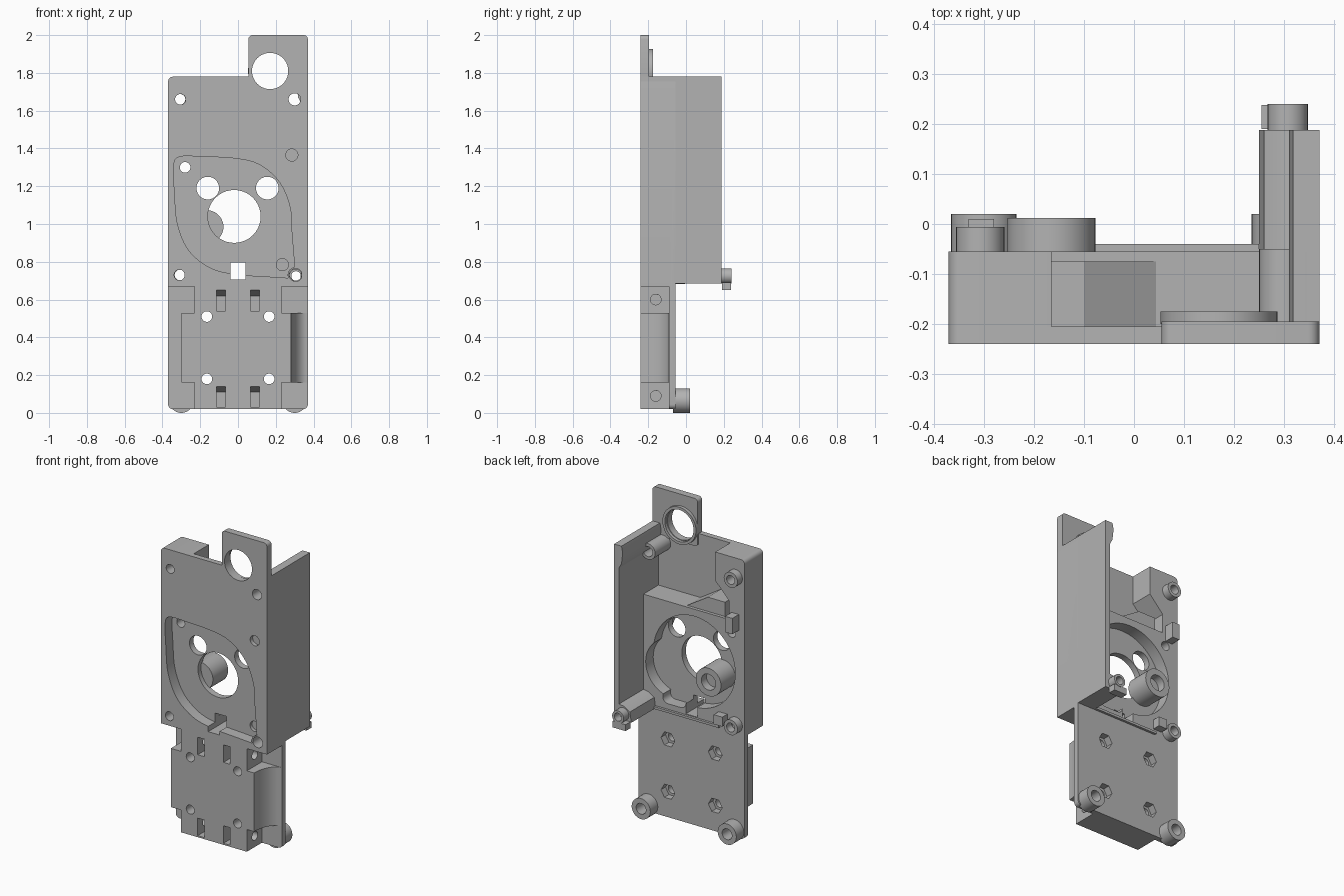
import bpy, bmesh, math
from mathutils import Vector

cube = bpy.data.objects.get("Cube")
if cube:
    bpy.data.objects.remove(cube, do_unlink=True)

grey = bpy.data.materials.new("plain grey")
grey.use_nodes = True
grey.diffuse_color = (0.45, 0.45, 0.45, 1)
grey.node_tree.nodes["Principled BSDF"].inputs["Base Color"].default_value = grey.diffuse_color

FRONT, BACK = -0.24, -0.055


def prism(name, pts, a, b, axis="y"):
    """Extrude a closed outline from a to b along one axis."""
    place = {"y": lambda p, t: (p[0], t, p[1]),
             "x": lambda p, t: (t, p[0], p[1]),
             "z": lambda p, t: (p[0], p[1], t)}[axis]
    bm = bmesh.new()
    face = bm.faces.new([bm.verts.new(place(p, a)) for p in pts])
    new = bmesh.ops.extrude_face_region(bm, geom=[face])["geom"]
    shift = Vector(place((0, 0), b - a))
    bmesh.ops.translate(bm, vec=shift, verts=[v for v in new if isinstance(v, bmesh.types.BMVert)])
    bmesh.ops.recalc_face_normals(bm, faces=bm.faces)
    me = bpy.data.meshes.new(name)
    bm.to_mesh(me)
    bm.free()
    me.materials.append(grey)
    ob = bpy.data.objects.new(name, me)
    bpy.context.collection.objects.link(ob)
    return ob


def circle(x, z, r, n=40):
    return [(x + r * math.cos(i * math.tau / n), z + r * math.sin(i * math.tau / n)) for i in range(n)]


def rect(x0, x1, z0, z1, r=0):
    if not r:
        return [(x0, z0), (x1, z0), (x1, z1), (x0, z1)]
    corners = [(x1 - r, z1 - r), (x0 + r, z1 - r), (x0 + r, z0 + r), (x1 - r, z0 + r)]
    return [(cx + r * math.cos((k + i / 5) * math.pi / 2), cz + r * math.sin((k + i / 5) * math.pi / 2))
            for k, (cx, cz) in enumerate(corners) for i in range(6)]


def smooth_loop(pts, steps=6):
    """Closed Catmull-Rom outline."""
    out = []
    for i in range(len(pts)):
        p = [Vector(pts[(i + k) % len(pts)]) for k in (-1, 0, 1, 2)]
        for s in range(steps):
            t = s / steps
            v = 0.5 * (2 * p[1] + (p[2] - p[0]) * t + (2 * p[0] - 5 * p[1] + 4 * p[2] - p[3]) * t * t
                       + (3 * p[1] - p[0] - 3 * p[2] + p[3]) * t ** 3)
            out.append((v.x, v.y))
    return out


def combine(ob, tool, op="DIFFERENCE"):
    mod = ob.modifiers.new("bool", "BOOLEAN")
    mod.operation, mod.object, mod.solver = op, tool, "EXACT"
    bpy.context.view_layer.objects.active = ob
    bpy.ops.object.modifier_apply(modifier=mod.name)
    bpy.data.objects.remove(tool, do_unlink=True)


def cut(ob, pts, a, b, axis="y"):
    combine(ob, prism("cutter", pts, a, b, axis), "DIFFERENCE")


def tube(name, x, z, r, bore, a, b):
    ob = prism(name, circle(x, z, r), a, b)
    if bore:
        cut(ob, circle(x, z, bore), a - 0.01, b + 0.01)
    return ob


# Main body with the open chamber behind the upper front
body = prism("housing_body", rect(-0.37, 0.37, 0.02, 1.78, 0.025), FRONT, BACK)
cut(body, [(0.336, 1.9), (-0.165, 1.9), (-0.165, 1.6), (-0.26, 1.5), (-0.26, 1.38), (0.336, 1.38)], -0.205, 0.3)

# Round gear pockets from the back, teardrop recess from the front
cut(body, circle(-0.02, 1.05, 0.285, 64), -0.13, 0.1)
cut(body, circle(0.14, 0.96, 0.18), -0.13, 0.1)
cut(body, rect(0.04, 0.2, 0.735, 0.81, 0.035), -0.13, 0.1)
teardrop = [(-0.34, 1.31), (-0.31, 1.355), (-0.2, 1.357), (0.0, 1.345), (0.12, 1.31), (0.22, 1.22),
            (0.275, 1.09), (0.285, 0.95), (0.295, 0.83), (0.3, 0.73), (0.285, 0.715), (0.15, 0.722),
            (-0.02, 0.735), (-0.15, 0.77), (-0.26, 0.86), (-0.32, 1.0), (-0.335, 1.16)]
cut(body, smooth_loop(teardrop), -0.3, -0.17)

# Through holes: bore, two side ports, square slot and screw holes
for x, z, r in [(-0.02, 1.04, 0.14), (-0.16, 1.19, 0.06), (0.155, 1.19, 0.06), (-0.305, 1.66, 0.028),
                (0.3, 1.66, 0.032), (-0.31, 0.73, 0.028), (0.305, 0.73, 0.034), (-0.28, 1.3, 0.028)]:
    cut(body, circle(x, z, r), -0.4, 0.1)
cut(body, rect(-0.04, 0.04, 0.705, 0.795), -0.4, 0.1)
for x, z, depth in [(0.285, 1.365, -0.215), (0.235, 0.785, -0.15)]:
    cut(body, circle(x, z, 0.032), -0.3, depth)

# Lower block: stepped sides in front of the thin back plate
for s in (-1, 1):
    for z0, z1 in ((-0.1, 0.16), (0.53, 0.67)):
        cut(body, rect(*sorted((s * 0.23, s * 0.5)), z0, z1), -0.4, -0.09)
cut(body, rect(-0.5, -0.3, 0.15, 0.54), -0.4, -0.09)
scoop = [(0.37 - 0.09 * math.cos(i * math.pi / 20), -0.24 + 0.15 * math.sin(i * math.pi / 20)) for i in range(11)]
cut(body, scoop + [(0.5, -0.09), (0.5, -0.4), (0.28, -0.4)], 0.155, 0.535, "z")
for z in (0.09, 0.6):
    cut(body, circle(-0.16, z, 0.028), 0.1, 0.5, "x")
    cut(body, circle(-0.16, z, 0.028), -0.5, -0.1, "x")

# Mounting holes with hexagonal nut pockets, and hooked clip slots
for s in (-1, 1):
    for z in (0.18, 0.51):
        cut(body, circle(s * 0.165, z, 0.028), -0.4, 0.1)
        cut(body, circle(s * 0.165, z, 0.048, 6), -0.1, 0.1)
    for z in (0.03, 0.54):
        slot = [(-0.3, z), (-0.3, z + 0.11), (-0.24, z + 0.11), (-0.13, z + 0.08), (-0.13, z)]
        cut(body, slot, s * 0.09 - 0.023, s * 0.09 + 0.023, "x")

# Deep side wall with corner lugs
wall = prism("side_wall", rect(0.336, 0.37, 0.685, 1.78), -0.235, 0.188)
lug = prism("lower_lug", [(0.36, 0.685), (0.36, 0.81), (0.336, 0.78), (0.3, 0.775), (0.26, 0.75), (0.25, 0.685)],
            BACK - 0.01, 0.188)
cut(lug, circle(0.305, 0.73, 0.03), -0.1, 0.3)
prism("upper_fillet", [(0.34, 1.78), (0.34, 1.63), (0.318, 1.67), (0.31, 1.74), (0.318, 1.78)], -0.21, 0.188)
tube("upper_wall_boss", 0.3, 1.66, 0.05, 0.032, -0.21, -0.05)
tube("lug_end_ring", 0.307, 0.725, 0.04, 0.025, 0.185, 0.24)
prism("lug_hook", rect(0.255, 0.345, 0.65, 0.69), 0.19, 0.238)

# Upper tab with eyelet
tab = prism("upper_tab", rect(0.055, 0.37, 1.7, 2.0, 0.022), FRONT, -0.195)
cut(body, circle(0.17, 1.81, 0.1), -0.4, 0.1)
cut(tab, circle(0.17, 1.81, 0.096), -0.4, 0.1)
tube("eyelet_rim", 0.17, 1.81, 0.117, 0.1, -0.2, -0.175)
prism("tab_corner", rect(0.3, 0.37, 1.72, 1.8), FRONT, -0.195)

# Round bosses on the back
for name, x in (("left_foot_boss", 0.3), ("right_foot_boss", -0.3)):
    tube(name, x, 0.065, 0.065, 0.034, -0.07, 0.02)
for name, z in (("upper_side_boss", 1.66), ("lower_side_boss", 0.73)):
    tube(name, -0.307, z, 0.048, 0.028, -0.06, -0.006)
tube("centre_boss", -0.165, 0.985, 0.088, 0, -0.14, 0.012)
cut(bpy.data.objects["centre_boss"], circle(-0.165, 0.985, 0.05), -0.04, 0.1)
tube("front_pin_ring", 0.305, 0.73, 0.042, 0.034, FRONT, -0.16)

# Small clips, lower rib and guide ramps inside
prism("upper_clip", rect(-0.33, -0.28, 1.33, 1.43), -0.06, 0.01)
prism("lower_clip", rect(-0.25, -0.19, 0.72, 0.78), -0.06, -0.005)
prism("lower_rib", rect(-0.2, 0.25, 0.685, 0.7), -0.06, -0.04)
prism("guide_ramp", [(0.06, 1.37), (-0.22, 1.37), (-0.22, 1.47), (-0.1, 1.47)], -0.21, -0.075)

# Smooth rounded faces, keep crisp edges
bpy.ops.object.select_all(action="DESELECT")
for ob in bpy.context.collection.objects:
    if ob.type == "MESH" and grey.name in ob.data.materials:
        ob.select_set(True)
        bpy.context.view_layer.objects.active = ob
bpy.ops.object.shade_smooth_by_angle(angle=math.radians(30))
